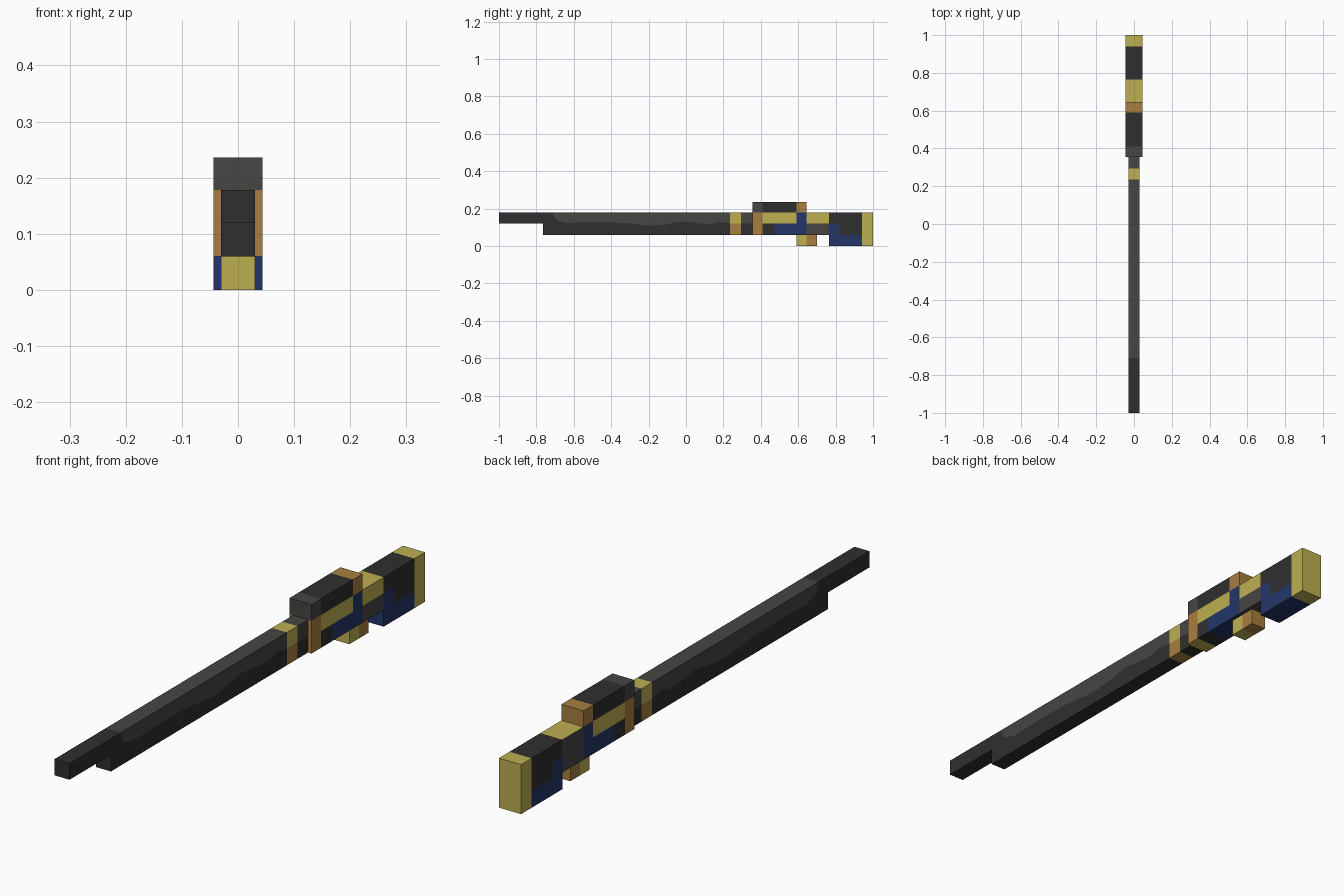
import bpy, bmesh

if "Cube" in bpy.data.objects:
    bpy.data.objects.remove(bpy.data.objects["Cube"])

# Flat colours
COLOURS = {
    "K": ("black", (0.028, 0.028, 0.028)),
    "G": ("dark_grey", (0.065, 0.060, 0.058)),
    "Y": ("brass_yellow", (0.515, 0.429, 0.084)),
    "R": ("bronze", (0.392, 0.212, 0.051)),
    "B": ("navy", (0.018, 0.037, 0.138)),
}
KEYS = list(COLOURS)
MATS = []
for label, rgb in COLOURS.values():
    mat = bpy.data.materials.new(label)
    mat.diffuse_color = (*rgb, 1)
    mat.use_nodes = True
    mat.node_tree.nodes["Principled BSDF"].inputs["Base Color"].default_value = mat.diffuse_color
    MATS.append(mat)


def extrude_cells(name, cells, half, recolour=None):
    """Extrude coloured (y, z) outlines across x; only outer walls are made."""
    bm = bmesh.new()
    verts = {}

    def vert(y, z):
        key = (round(y, 4), round(z, 4))
        if key not in verts:
            verts[key] = bm.verts.new((-half, y, z))
        return verts[key]

    for points, key in cells:
        bm.faces.new([vert(*p) for p in points]).material_index = KEYS.index(key)
    left = list(bm.faces)
    # copy the side faces to the other side, then wall the open edges
    borders = [(e.verts[0], e.verts[1], e.link_faces[0].material_index)
               for e in bm.edges if len(e.link_faces) == 1]
    twin = {v: bm.verts.new((half, v.co.y, v.co.z)) for v in list(bm.verts)}
    for f in left:
        bm.faces.new([twin[v] for v in reversed(f.verts)]).material_index = f.material_index
    for a, b, index in borders:
        bm.faces.new((a, b, twin[b], twin[a])).material_index = index
    bmesh.ops.recalc_face_normals(bm, faces=bm.faces[:])
    bm.normal_update()
    if recolour:
        for f in bm.faces:
            key = recolour(f.calc_center_median(), f.normal)
            if key:
                f.material_index = KEYS.index(key)
    mesh = bpy.data.meshes.new(name)
    bm.to_mesh(mesh)
    bm.free()
    for mat in MATS:
        mesh.materials.append(mat)
    obj = bpy.data.objects.new(name, mesh)
    bpy.context.collection.objects.link(obj)
    return obj


def grid_cells(ys, zs, rows):
    """Rows of colour letters, bottom row first; a dot leaves a gap."""
    return [([(ys[i], zs[j]), (ys[i + 1], zs[j]), (ys[i + 1], zs[j + 1]), (ys[i], zs[j + 1])], key)
            for j, row in enumerate(rows) for i, key in enumerate(row) if key != "."]


# Barrel: dark body with a wavy grey upper surface, then the banded collar
wave = [(-0.71, 0.178), (-0.705, 0.155), (-0.69, 0.137), (-0.64, 0.123), (-0.46, 0.127),
        (-0.326, 0.123), (-0.23, 0.111), (-0.18, 0.108), (-0.12, 0.114), (-0.016, 0.131),
        (0.075, 0.12), (0.13, 0.117), (0.18, 0.128), (0.235, 0.12)]
body = [(-1, 0.178), (-1, 0.12), (-0.765, 0.12), (-0.765, 0.06), (0.235, 0.06)] + wave[::-1]
barrel = [(body, "K"), (wave + [(0.235, 0.178)], "G")]
barrel += grid_cells([0.235, 0.295, 0.355], [0.06, 0.12, 0.178], ["RK", "YG"])
extrude_cells("barrel", barrel, 0.03)


# Receiver, sight rail and stock
def receiver_details(c, n):
    if n.z < -0.9 and c.y < 0.41:
        return "Y"          # brass underside at the front
    if n.x < -0.9 and 0.645 < c.y < 0.765:
        return "G"          # plain grey side plate
    return None


extrude_cells("receiver_and_stock", grid_cells(
    [0.355, 0.41, 0.47, 0.59, 0.645, 0.765, 0.82, 0.94, 1.0],
    [0, 0.06, 0.12, 0.178, 0.236],
    [".....BBY",
     "RKBBGBKY",
     "RYYBYKKY",
     "GKKR...."]), 0.044, receiver_details)

# Trigger block
extrude_cells("trigger", grid_cells([0.59, 0.645, 0.70], [0, 0.06], ["YR"]), 0.03)
